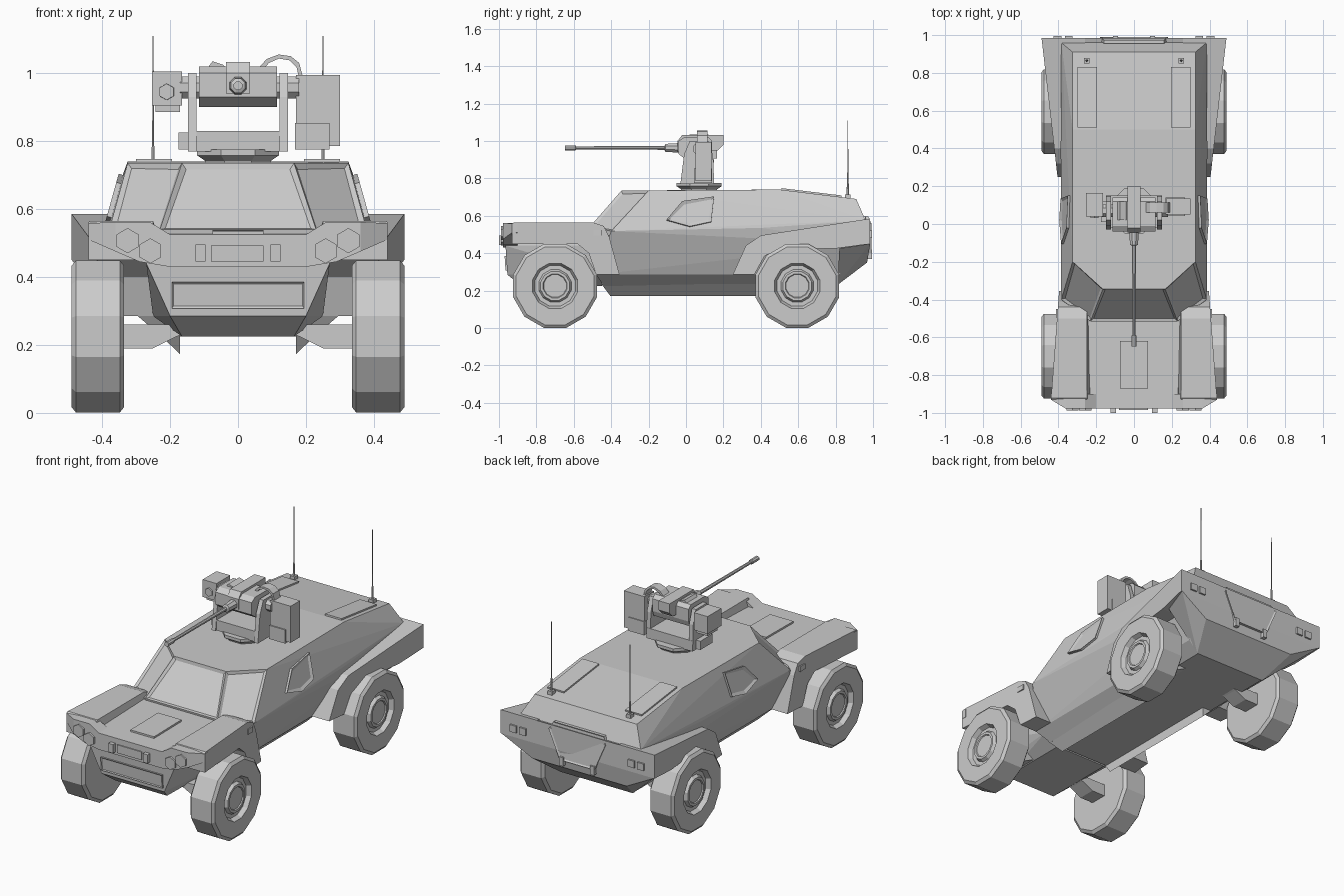
import bpy, bmesh, math
from mathutils import Vector

cube = bpy.data.objects.get("Cube")
if cube:
    bpy.data.objects.remove(cube, do_unlink=True)

GREY = (0.6, 0.6, 0.6, 1)
mat = bpy.data.materials.new("matte_grey")
mat.use_nodes = True
mat.diffuse_color = GREY
bsdf = next(n for n in mat.node_tree.nodes if n.type == 'BSDF_PRINCIPLED')
bsdf.inputs["Base Color"].default_value = GREY
bsdf.inputs["Roughness"].default_value = 0.8


def finish(name, bm, mirror=False):
    bmesh.ops.recalc_face_normals(bm, faces=bm.faces[:])
    me = bpy.data.meshes.new(name)
    bm.to_mesh(me)
    bm.free()
    me.materials.append(mat)
    ob = bpy.data.objects.new(name, me)
    bpy.context.collection.objects.link(ob)
    if mirror:
        ob.modifiers.new("mirror", 'MIRROR')


def bridge(bm, rings):
    """Skin a stack of equal vertex rings, cap both ends, return the last cap."""
    vs = [[bm.verts.new(p) for p in r] for r in rings]
    n = len(vs[0])
    for a, b in zip(vs, vs[1:]):
        for i in range(n):
            bm.faces.new((a[i], a[(i + 1) % n], b[(i + 1) % n], b[i]))
    bm.faces.new(vs[0])
    return bm.faces.new(vs[-1])


def prism(name, outline, axis, a, b, mirror=False):
    """Extrude a 2D outline along x (y,z points) or y (x,z points)."""
    def at(p, t):
        t = t(*p) if callable(t) else t
        return (t, p[0], p[1]) if axis == 'x' else (p[0], t, p[1])
    bm = bmesh.new()
    bridge(bm, [[at(p, a) for p in outline], [at(p, b) for p in outline]])
    finish(name, bm, mirror)


def box(name, x, y, z, mirror=False):
    prism(name, [(x[0], z[0]), (x[1], z[0]), (x[1], z[1]), (x[0], z[1])], 'y', y[0], y[1], mirror)


def lathe(name, profile, axis, c, n, mirror=False):
    """Revolve (position, radius) pairs about an axis through c."""
    bm = bmesh.new()
    rings = []
    for t, r in profile:
        ring = []
        for i in range(n):
            w = (i + 0.5) * math.tau / n
            u, v = r * math.cos(w), r * math.sin(w)
            off = {'x': (t, u, v), 'y': (u, t, v), 'z': (u, v, t)}[axis]
            ring.append(Vector(c) + Vector(off))
        rings.append(ring)
    bridge(bm, rings)
    finish(name, bm, mirror)


def hull(name, half, windows=False):
    """Convex body from points on one side, doubled across x = 0."""
    bm = bmesh.new()
    for x, y, z in half:
        bm.verts.new((x, y, z))
        bm.verts.new((-x, y, z))
    bmesh.ops.convex_hull(bm, input=bm.verts[:])
    bmesh.ops.delete(bm, geom=[v for v in bm.verts if not v.link_faces], context='VERTS')
    bmesh.ops.recalc_face_normals(bm, faces=bm.faces[:])
    bmesh.ops.dissolve_limit(bm, angle_limit=math.radians(3.5), verts=bm.verts[:], edges=bm.edges[:])
    if windows:
        bm.normal_update()
        panes = [f for f in bm.faces if f.normal.y < -0.2 and f.normal.z > 0.2]
        bmesh.ops.inset_individual(bm, faces=panes, thickness=0.02, depth=-0.01)
    finish(name, bm)


def plate(name, pts, out, thick, inset=0, depth=0, mirror=False):
    """Raised plate on a surface, with an optional sunken centre."""
    bm = bmesh.new()
    o = Vector(out).normalized()
    top = bridge(bm, [[Vector(p) - o * 0.01 for p in pts], [Vector(p) + o * thick for p in pts]])
    bmesh.ops.recalc_face_normals(bm, faces=bm.faces[:])
    if inset:
        bm.normal_update()
        bmesh.ops.inset_individual(bm, faces=[top], thickness=inset, depth=depth)
    finish(name, bm, mirror)


# Armoured hull with sunken windscreens
hull("cabin_hull", [
    (.165, -.345, .735), (.325, -.2, .735), (.325, .5, .74), (.325, .91, .69),
    (.23, -.515, .54), (.385, -.4, .5183), (.388, .40, .535), (.385, .96, .575), (.37, .97, .45),
    (.295, -.48, .285), (.295, .82, .285), (.30, .96, .35),
    (.225, -.44, .225), (.225, .81, .23)], windows=True)
prism("belly_keel", [(.235, .235), (.17, .172), (.17, .235)], 'y',
      lambda x, z: -.405 - (z - .172) * .75, .38, True)

# Nose, hood and front panels
hull("nose", [
    (.23, -.97, .525), (.25, -.48, .53), (.27, -.965, .44), (.27, -.45, .44),
    (.2, -.955, .285), (.25, -.45, .285), (.165, -.88, .225), (.165, -.45, .225)])
plate("hood_panel", [(-.075, -.87, .526), (.075, -.87, .526), (.075, -.62, .529), (-.075, -.62, .529)],
      (0, 0, 1), .01)
prism("front_band", [(-.36, .562), (-.36, .475), (-.29, .445), (-.2, .43), (.2, .43), (.29, .445),
                     (.36, .475), (.36, .562), (.26, .562), (.2, .525), (-.2, .525), (-.26, .562)],
      'y', -.90, -.978)
prism("front_corner", [(.36, .562), (.36, .475), (.44, .51), (.44, .558)], 'y',
      -.90, lambda x, z: -.978 + (x - .36) * .6, True)
plate("grille", [(-.195, -.962, .385), (.195, -.962, .385), (.195, -.957, .308), (-.195, -.957, .308)],
      (0, -1, 0), .008, .008, -.004)
plate("front_centre_panel", [(-.08, -.978, .445), (.075, -.978, .445), (.075, -.978, .492),
                             (-.08, -.978, .492)], (0, -1, 0), .006)
box("front_hook", (.095, .125), (-1.0, -.97), (.445, .495), True)
lathe("headlight_outer", [(-.010, .037), (.03, .037)], 'y', (.325, -.978, .507), 6, True)
lathe("headlight_inner", [(-.010, .037), (.03, .037)], 'y', (.258, -.978, .477), 6, True)


# Fenders
def front_x(y, z):
    return .40 + (-.40 - y) * .075


prism("front_fender", [
    (-.93, .558), (-.93, .45), (-.58, .45), (-.52, .40), (-.48, .285),
    (-.355, .285), (-.41, .485), (-.44, .545), (-.50, .565), (-.92, .565)],
    'x', lambda y, z: .25 if z > .54 else .21, front_x, True)
box("side_marker", (.39, .412), (-.495, -.45), (.495, .525), True)
prism("rear_fender", [
    (.25, .285), (.32, .44), (.40, .495), (.985, .585), (.985, .45), (.80, .425),
    (.50, .425), (.42, .385), (.365, .285)],
    'x', .26, lambda y, z: .405 + (y - .25) * .115, True)

# Rear overhang, hatch and fittings
hull("rear_overhang", [
    (.488, .985, .584), (.484, .985, .45), (.30, .968, .35),
    (.44, .85, .54), (.44, .82, .425), (.23, .81, .23)])
plate("rear_hatch", [(-.16, .965, .60), (.16, .965, .60), (.18, .983, .56), (.11, .983, .40),
                     (-.11, .983, .40), (-.18, .983, .56)], (0, 1, 0), .008, .01, -.005)
for n, x in (("outer", .405), ("inner", .345)):
    box("tail_light_" + n, (x - .02, x + .02), (.97, .995), (.48, .52), True)
box("rear_hook", (.085, .11), (.95, .995), (.37, .42), True)


# Roof panels and antennas
def roof(y):
    return .74 - .05 * (y - .5) / .41


plate("roof_panel", [(x, y, roof(y)) for x, y in ((.195, .51), (.30, .51), (.30, .83), (.195, .83))],
      (0, .12, 1), .009, mirror=True)
box("antenna_base", (.236, .264), (.85, .88), (.67, .715), True)
lathe("antenna", [(.68, .007), (.78, .005), (.79, .003), (1.11, .002)], 'z', (.25, .865, 0), 6, True)


# Pentagonal side windows
def side_x(z):
    return .388 - (z - .52) * .06 / .215


pent = [(-.105, .575), (-.02, .675), (.15, .70), (.135, .565), (.02, .54)]
plate("side_window", [(side_x(z), y, z) for y, z in pent], (1, 0, .28), .014, .02, -.008, True)

# Wheels and axles
for n, y in (("front", -.70), ("rear", .595)):
    lathe(n + "_wheel", [
        (.335, .12), (.335, .215), (.348, .232), (.477, .232), (.49, .215), (.49, .125),
        (.465, .112), (.465, .09), (.482, .08), (.482, .066), (.476, .062)], 'x', (0, y, .225), 12, True)
    prism(n + "_axle_arm", [(.12, .25), (.20, .26), (.36, .26), (.36, .19), (.25, .19), (.18, .225)],
          'y', y - .05, y + .05, True)

# Turret ring and cradle
lathe("turret_ring", [(.73, .10), (.742, .105), (.758, .13), (.775, .13)], 'z', (0, .07, 0), 8)
box("cradle_floor", (-.145, .145), (-.02, .15), (.77, .83))
box("cradle_side_box", (-.175, -.14), (.01, .12), (.775, .825))
prism("cradle_arm", [(-.03, .77), (.15, .77), (.145, .92), (.12, 1.0), (.02, 1.0), (-.01, .93)],
      'x', .122, .147, True)
lathe("trunnion", [(-.17, .035), (.18, .035)], 'x', (0, .07, .958), 8)

# Weapon
prism("gun_body", [(-.04, .93), (.0, .90), (.13, .90), (.14, .93), (.14, 1.0), (.12, 1.02),
                   (-.01, 1.02), (-.04, 1.0)], 'x', -.115, .115)
prism("gun_cover", [(-.045, .94), (.17, .95), (.2, .98), (.2, 1.033), (-.02, 1.033), (-.045, 1.0)],
      'x', -.035, .035)
prism("gun_sight", [(-.09, 1.015), (-.035, 1.015), (-.045, 1.025), (-.075, 1.035)], 'y', .02, .12)
lathe("gun_barrel", [(-.648, .014), (-.59, .014), (-.588, .009), (-.115, .011), (-.11, .023),
                     (-.03, .028)], 'y', (0, 0, .963), 8)

# Optics box on the right, ammunition box and feed chute on the left
box("optics_box", (-.253, -.165), (.04, .165), (.905, 1.005))
box("optics_box_base", (-.243, -.17), (.06, .15), (.885, .91))
lathe("optics_lens", [(-.008, .024), (.02, .026)], 'y', (-.21, .04, .945), 6)
box("ammo_box", (.17, .30), (.05, .135), (.785, .995))
box("ammo_box_bracket", (.168, .27), (.043, .14), (.775, .853))
arc = [(.06, 1.015), (.085, 1.042), (.12, 1.055), (.155, 1.05), (.18, 1.03), (.192, .985)]
inner = [(.125 + (x - .125) * .86, z - .012) for x, z in arc]
prism("feed_chute", arc + inner[::-1], 'y', .06, .115)
